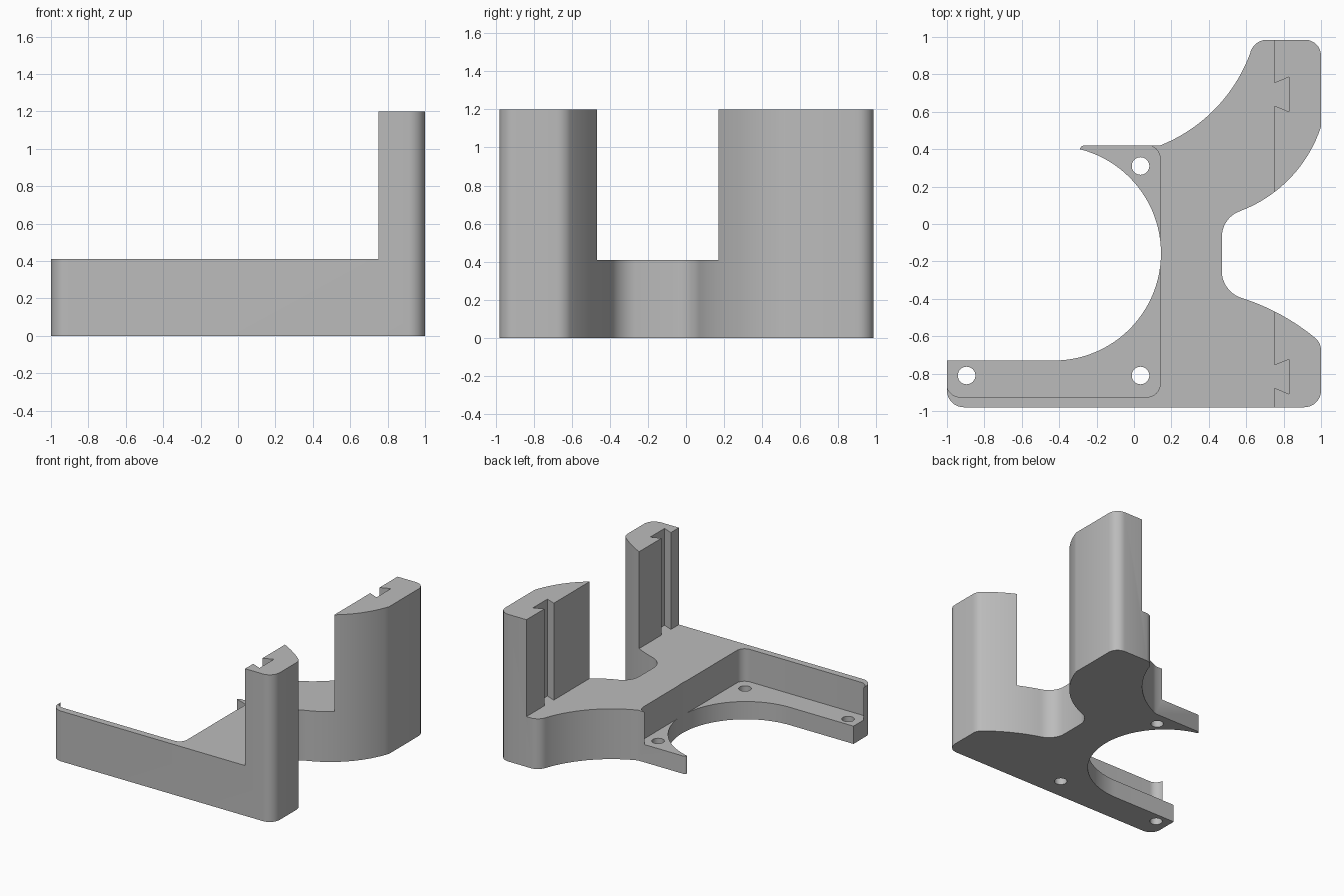
import bpy, bmesh, math
from mathutils import Vector, Matrix

if "Cube" in bpy.data.objects:
    bpy.data.objects.remove(bpy.data.objects["Cube"])

grey = bpy.data.materials.new("plain_grey")
grey.diffuse_color = (0.5, 0.5, 0.5, 1)
grey.use_nodes = True
grey.node_tree.nodes["Principled BSDF"].inputs["Base Color"].default_value = grey.diffuse_color


def arc(p, q, turn, n=8):
    """Arc from p to q; a positive turn (degrees) bends left."""
    p, q, t = Vector(p), Vector(q), math.radians(turn)
    d = q - p
    r = d.length / 2 / math.sin(t / 2)
    c = (p + q) / 2 + Vector((-d.y, d.x)).normalized() * r * math.cos(t / 2)
    return [c + Matrix.Rotation(t * i / n, 2) @ (p - c) for i in range(n + 1)]


def prism(name, pts, z0, z1):
    """Extrude a counter-clockwise outline from z0 to z1."""
    bm = bmesh.new()
    low = [bm.verts.new((p[0], p[1], z0)) for p in pts]
    high = [bm.verts.new((p[0], p[1], z1)) for p in pts]
    bm.faces.new(low[::-1])
    bm.faces.new(high)
    for i in range(len(pts)):
        j = (i + 1) % len(pts)
        bm.faces.new((low[i], low[j], high[j], high[i]))
    bmesh.ops.recalc_face_normals(bm, faces=bm.faces)
    mesh = bpy.data.meshes.new(name)
    bm.to_mesh(mesh)
    bm.free()
    ob = bpy.data.objects.new(name, mesh)
    bpy.context.collection.objects.link(ob)
    mesh.materials.append(grey)
    return ob


# Bracket outline, counter-clockwise from the front left corner
outline = arc((-1, -.89), (-.91, -.98), 90)
outline += arc((.91, -.98), (1, -.89), 90)
outline += arc((1, -.68), (.97, -.61), 50)
outline += arc((.97, -.61), (.59, -.40), 21)[1:]
outline += arc((.59, -.40), (.47, -.27), -70)[1:]
outline += arc((.47, -.06), (.57, .07), -69)
outline += arc((.57, .07), (1, .52), 51, 16)[1:]
outline += arc((1, .90), (.915, .985), 90)
outline += arc((.70, .985), (.62, .91), 70)
outline += arc((.62, .91), (.14, .42), -48, 18)[1:]
outline += arc((-.27, .42), (-.29, .40), 60, 4)
outline += arc((-.29, .40), (-.43, -.73), -166, 48)[1:]
outline += [(-1, -.73)]
bracket = prism("bracket", outline, 0, 1.2)

cutters = []

# Clears everything above the base except the two posts
cutters.append(prism("upper_cutter", [(-1.2, -1.2), (.75, -1.2), (.75, 1.2), (-1.2, 1.2)], .41, 1.4))

# Motor pocket that leaves a thin ledge and a surrounding wall
pocket = [(-1.1, -.86)] + arc((-1, -.86), (-.93, -.925), 88)
pocket += arc((.07, -.925), (.14, -.855), 90)
pocket += arc((.14, .35), (.07, .421), 88)
pocket += [(.07, .5), (-1.1, .5)]
cutters.append(prism("pocket_cutter", pocket, .145, .6))

# Screw holes through the ledge
for x, y in ((.035, .31), (.035, -.81), (-.895, -.81)):
    ring = [(x + .047 * math.cos(math.tau * i / 32), y + .047 * math.sin(math.tau * i / 32)) for i in range(32)]
    cutters.append(prism("hole_cutter", ring, -.1, .3))

# Dovetail grooves in the posts, flaring toward the back of the slot
for y in (.693, -.816):
    slot = [(.70, y - .04), (.75, y - .06), (.83, y - .093),
            (.83, y + .093), (.75, y + .06), (.70, y + .04)]
    cutters.append(prism("dovetail_cutter", slot, .41, 1.4))

# Cut the bracket, then drop the helpers
for c in cutters:
    c.hide_render = True
    m = bracket.modifiers.new(c.name, 'BOOLEAN')
    m.operation, m.solver, m.object = 'DIFFERENCE', 'EXACT', c
bpy.context.view_layer.update()
dg = bpy.context.evaluated_depsgraph_get()
result = bpy.data.meshes.new_from_object(bracket.evaluated_get(dg))
bracket.modifiers.clear()
bracket.data = result
for c in cutters:
    bpy.data.objects.remove(c)

# Smooth the rounded walls, keep the edges crisp
bpy.ops.object.select_all(action='DESELECT')
bracket.select_set(True)
bpy.context.view_layer.objects.active = bracket
bpy.ops.object.shade_smooth_by_angle(angle=math.radians(25))
